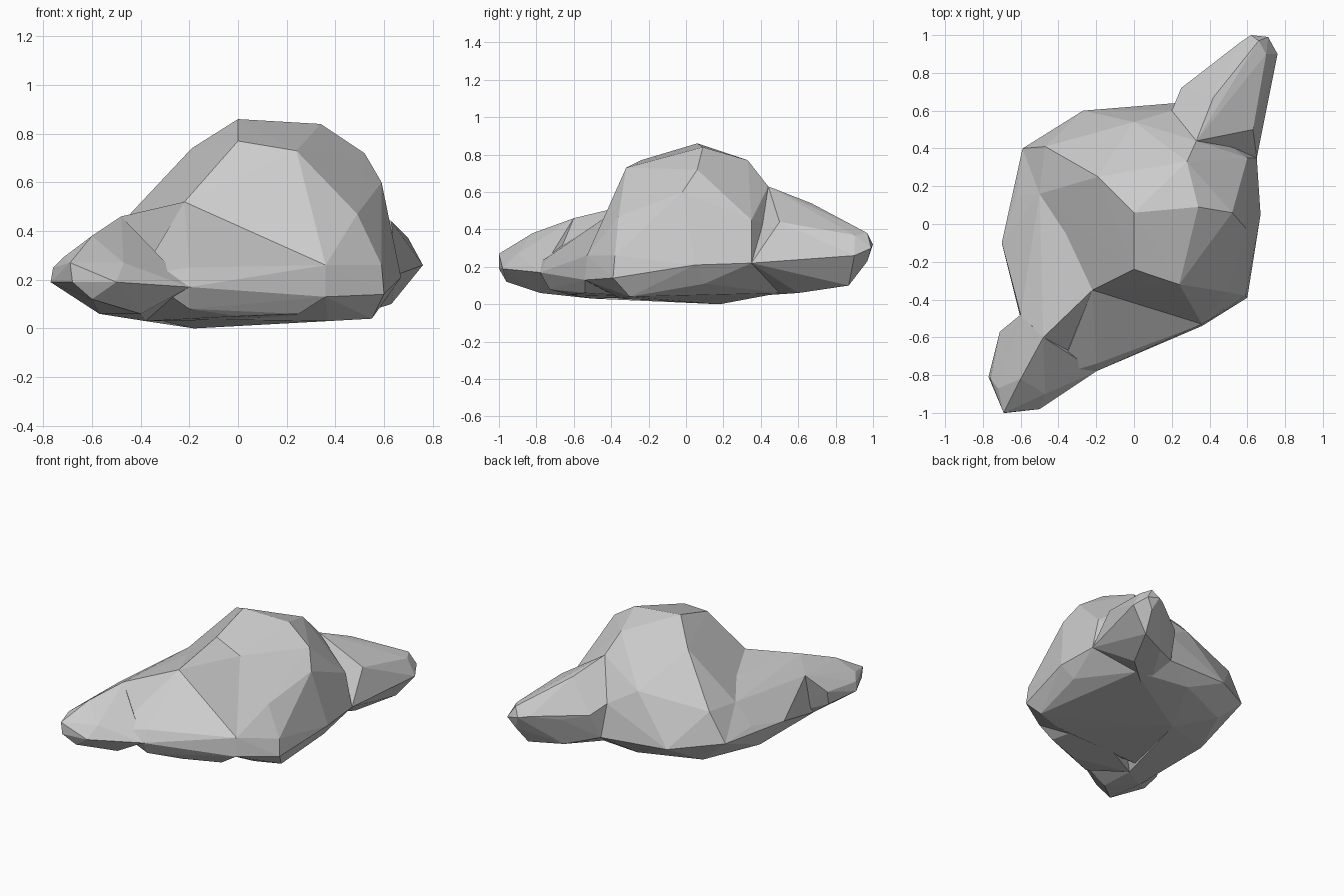
import bpy
import bmesh

default_cube = bpy.data.objects.get("Cube")
if default_cube:
    bpy.data.objects.remove(default_cube, do_unlink=True)


def make_material(name, colour):
    material = bpy.data.materials.new(name)
    material.use_nodes = True
    material.diffuse_color = colour
    shader = next(n for n in material.node_tree.nodes if n.type == "BSDF_PRINCIPLED")
    shader.inputs["Base Color"].default_value = colour
    shader.inputs["Roughness"].default_value = 1
    return material


def make_rock(name, corners, material):
    """Wrap a faceted flat-shaded stone around its corner points."""
    bm = bmesh.new()
    for corner in corners:
        bm.verts.new(corner)
    bmesh.ops.convex_hull(bm, input=bm.verts[:])
    buried = [vert for vert in bm.verts if not vert.link_faces]
    bmesh.ops.delete(bm, geom=buried, context="VERTS")
    bmesh.ops.recalc_face_normals(bm, faces=bm.faces[:])
    mesh = bpy.data.meshes.new(name)
    bm.to_mesh(mesh)
    bm.free()
    mesh.materials.append(material)
    rock = bpy.data.objects.new(name, mesh)
    bpy.context.collection.objects.link(rock)
    return rock


stone_grey = make_material("stone grey", (.6, .6, .6, 1))

# Corners where neighbouring stones meet
front_ridge = (-.22, -.35, .52)
shoulder_top = (-.48, -.6, .46)
shoulder_side = (-.6, -.48, .38)
left_shelf = (-.5, .16, .41)
left_back = (-.59, .4, .23)
left_foot = (-.4, .38, .06)
front_foot = (-.38, -.5, .03)
spur_foot = (-.57, -.62, .06)
ledge_top = (-.2, -.74, .25)
ledge_end = (-.2, -.78, .17)
ledge_right = (.36, -.53, .26)
ledge_base = (.36, -.54, .13)
back_ridge = (.33, .44, .63)
back_notch = (.22, .64, .15)
right_bulge = (.65, .35, .22)
belly = (-.18, .18, 0)

# Main boulder: crown, shoulders, widest ring, underside
crown = [(0, .06, .86), (.34, .09, .84), (.24, -.32, .73),
         (0, -.24, .77), (-.19, .25, .74), (.28, .33, .77)]
shoulders = [(.52, .06, .72), (.59, -.02, .6), (.49, -.36, .47), back_ridge,
             (-.47, .41, .43), front_ridge, (0, .54, .5), (.6, .35, .45)]
girth = [left_shelf, left_back, (-.27, .6, .18), back_notch, (.2, .6, .38),
         (.67, .05, .21), right_bulge, (.59, -.38, .26), ledge_right]
underside = [belly, (.37, -.35, .03), (.55, -.3, .04), (.6, -.39, .14),
             ledge_base, left_foot, (0, .55, .07), (.4, .5, .06),
             (.6, .1, .11), (-.38, -.4, .04)]
make_rock("main_boulder", crown + shoulders + girth + underside, stone_grey)

# Low shoulder along the left flank, reaching to the neck of the front spur
make_rock("flank_shoulder", [
    left_back, left_shelf, left_foot, belly, front_ridge, front_foot, spur_foot,
    shoulder_top, shoulder_side, (-.62, .15, .27), (-.7, -.1, .23),
    (-.58, 0, .07), (-.35, 0, .48), (-.62, -.4, .13), (-.32, -.62, .26),
    (-.4, -.8, .2),
], stone_grey)

# Sloping apron below the boulder's front face
make_rock("front_apron", [
    front_ridge, ledge_top, ledge_right, ledge_base, ledge_end, front_foot,
    (0, -.65, .16), (0, -.62, .05), (.25, -.54, .06), (-.2, -.73, .08),
    (.2, -.2, .04), (-.4, -.8, .22),
], stone_grey)

# Blunt front spur
make_rock("front_spur", [
    shoulder_top, shoulder_side, spur_foot, ledge_end, front_foot,
    (-.77, -.81, .19), (-.76, -.82, .25), (-.69, -1, .27), (-.68, -1, .19),
    (-.5, -.98, .19), (-.6, -.96, .12), (-.6, -.82, .38), (-.71, -.57, .26),
    (-.7, -.6, .16), (-.72, -.87, .29), (-.47, -.9, .27), (-.4, -.78, .06),
], stone_grey)

# Tapered back spur
make_rock("back_spur", [
    back_ridge, back_notch, right_bulge, (.42, .67, .54), (.63, .5, .44),
    (.62, 1, .32), (.71, .99, .3), (.66, .97, .38), (.76, .9, .26),
    (.66, .97, .23), (.63, .87, .1), (.56, .96, .33), (.4, .83, .3),
    (.25, .72, .33), (.2, .6, .38), (.42, .77, .1), (.5, .6, .06),
    (.63, .6, .17), (.15, .3, .04), (.7, .9, .37),
], stone_grey)
